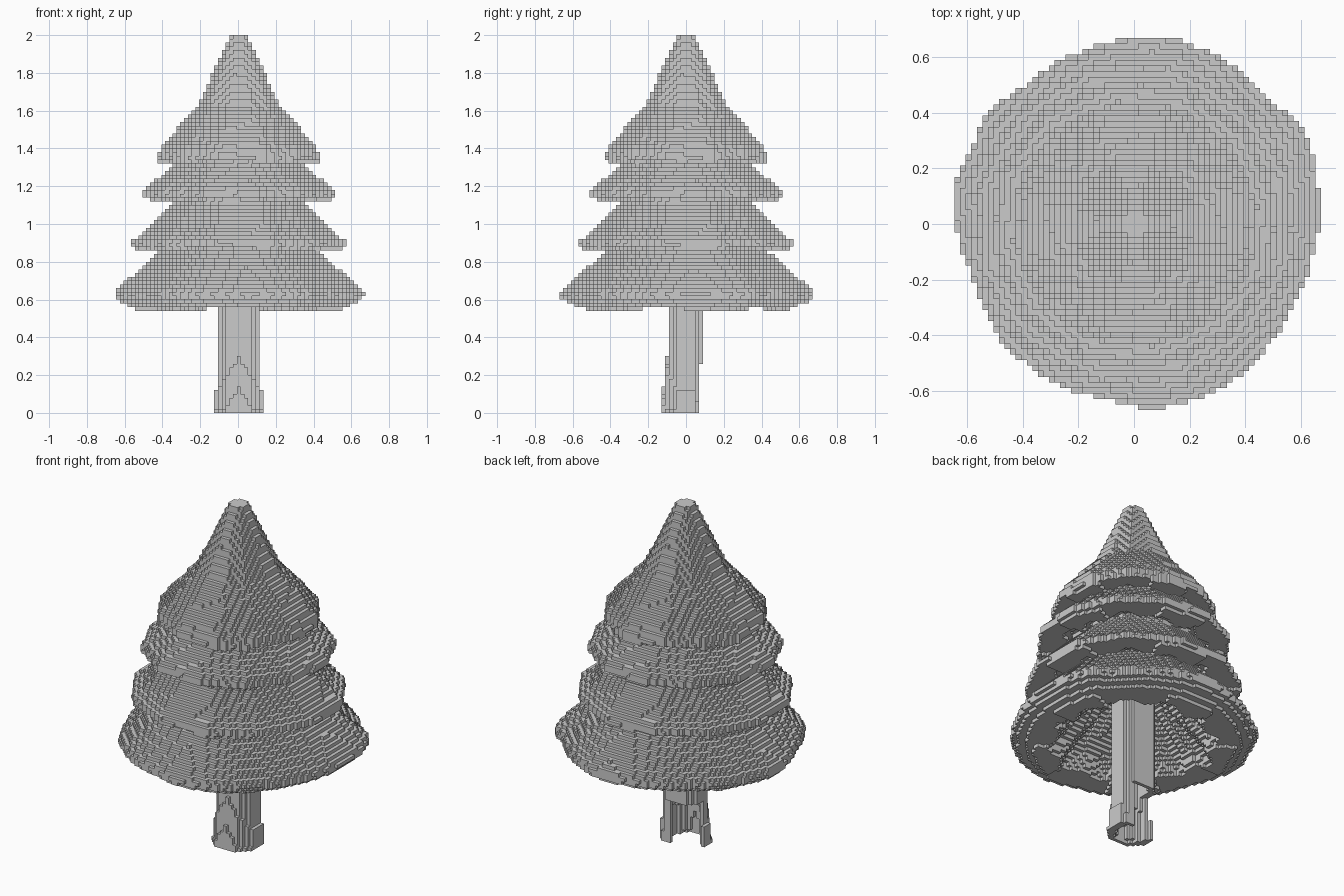
import bpy, bmesh, math

if "Cube" in bpy.data.objects:
    bpy.data.objects.remove(bpy.data.objects["Cube"])

V = 0.02          # block size
N = 36            # half-width of the grid in blocks


def lerp(points, t):
    """Piecewise linear lookup in a list of (t, value) pairs."""
    if t <= points[0][0]:
        return points[0][1]
    for (a, va), (b, vb) in zip(points, points[1:]):
        if t <= b:
            return va + (vb - va) * (t - a) / (b - a)
    return points[-1][1]


def poly_radius(x, y, sides, offset):
    """Corner radius of the regular polygon that passes through (x, y)."""
    step = 2 * math.pi / sides
    a = (math.atan2(y, x) - offset) % step - step / 2
    return math.hypot(x, y) * math.cos(a) / math.cos(step / 2)


def block_object(name, inside, z0, z1):
    """Build a stepped mesh from every grid block whose centre is inside."""
    cells = set()
    for i in range(-N, N + 1):
        for j in range(-N, N + 1):
            for k in range(round(z0 / V), round(z1 / V)):
                if inside(i * V, j * V, (k + 0.5) * V):
                    cells.add((i, j, k))
    bm = bmesh.new()
    verts = {}

    def vert(p):
        if p not in verts:
            verts[p] = bm.verts.new(((p[0] - 0.5) * V + 0.004, (p[1] - 0.5) * V, p[2] * V))
        return verts[p]

    for c in cells:
        for axis in range(3):
            u, w = (axis + 1) % 3, (axis + 2) % 3
            for side in (0, 1):
                n = list(c)
                n[axis] += 2 * side - 1
                if tuple(n) in cells:
                    continue
                quad = []
                for du, dw in ((0, 0), (1, 0), (1, 1), (0, 1)):
                    p = list(c)
                    p[axis] += side
                    p[u] += du
                    p[w] += dw
                    quad.append(vert(tuple(p)))
                bm.faces.new(quad if side else quad[::-1])
    mesh = bpy.data.meshes.new(name)
    bm.to_mesh(mesh)
    bm.free()
    obj = bpy.data.objects.new(name, mesh)
    bpy.context.collection.objects.link(obj)
    return obj


# Uneven outline of the widest tier: (degrees, radius)
OUTLINE = [(0, 0.665), (9, 0.672), (31, 0.70), (40, 0.66), (63, 0.675), (83, 0.685),
           (110, 0.65), (128, 0.64), (145, 0.665), (157, 0.65), (170, 0.672), (184, 0.64),
           (200, 0.615), (219, 0.64), (242, 0.645), (261, 0.64), (274, 0.672), (297, 0.67),
           (320, 0.65), (334, 0.645), (347, 0.65), (360, 0.665)]


def tier(name, outer, under, turn, outline=None):
    """Branch tier: outer = (z, radius) profile, under = (radius, z) underside."""
    def inside(x, y, z):
        ang = math.atan2(y, x)
        if outline:
            r = math.hypot(x, y) * 0.67 / lerp(outline, math.degrees(ang) % 360)
        else:
            r = poly_radius(x, y, 12, turn)
        # rim hangs one block lower in some sectors
        droop = V if math.sin(5 * ang + 3 * turn) > 0.2 else 0
        if r > lerp(outer, z):
            return False
        # folded underside
        return z > lerp(under, r * (1 + 0.06 * math.cos(12 * ang))) - droop
    return block_object(name, inside, outer[0][0], outer[-1][0])


# Branch tiers, from the ground up
tier("branches_bottom",
     [(0.54, 0.53), (0.57, 0.59), (0.60, 0.66), (0.64, 0.67), (0.66, 0.645), (0.86, 0.42), (0.96, 0.32)],
     [(0.0, 0.95), (0.10, 0.91), (0.40, 0.64), (0.44, 0.57), (0.80, 0.57)], 0.1, OUTLINE)
tier("branches_lower",
     [(0.86, 0.56), (0.88, 0.58), (0.91, 0.575), (0.95, 0.52), (1.04, 0.43), (1.12, 0.36), (1.24, 0.27)],
     [(0.30, 0.96), (0.46, 0.88), (0.70, 0.88)], 0.3)
tier("branches_middle",
     [(1.12, 0.48), (1.14, 0.52), (1.18, 0.515), (1.22, 0.46), (1.32, 0.34), (1.44, 0.24)],
     [(0.24, 1.22), (0.41, 1.14), (0.65, 1.14)], 0.15)
tier("branches_top",
     [(1.30, 0.42), (1.34, 0.44), (1.39, 0.43), (1.50, 0.34), (1.62, 0.225),
      (1.80, 0.14), (1.90, 0.09), (1.96, 0.065), (2.0, 0.05)],
     [(0.20, 1.42), (0.36, 1.33), (0.56, 1.33)], 0.3)


def trunk_inside(x, y, z):
    # arched root flare at the front, smaller flare at the sides
    front = 0.0
    if y < 0:
        arch = z + 1.5 * abs(x)
        front = 0.04 if arch < 0.14 else 0.02 if arch < 0.30 else 0.0
    sides = lerp([(0.0, 0.035), (0.06, 0.02), (0.20, 0.015), (0.22, 0.0)], z)
    fx = x / (0.102 + sides)
    fy = y / (0.099 + front)
    size = max(abs(fx), abs(fy), (abs(fx) + abs(fy)) / 1.42)
    if size > 1:
        return False
    # hollow core, open at the bottom
    if size < 0.72 and z < 0.62:
        return False
    # broken-away back left corner near the ground
    if z < 0.26:
        along, toward = (x + y) / math.sqrt(2), (y - x) / math.sqrt(2)
        if y > 0.07 or (toward > 0 and -0.08 < along < 0.08):
            return False
    return True


# Hollow trunk
block_object("trunk", trunk_inside, 0.0, 0.96)
